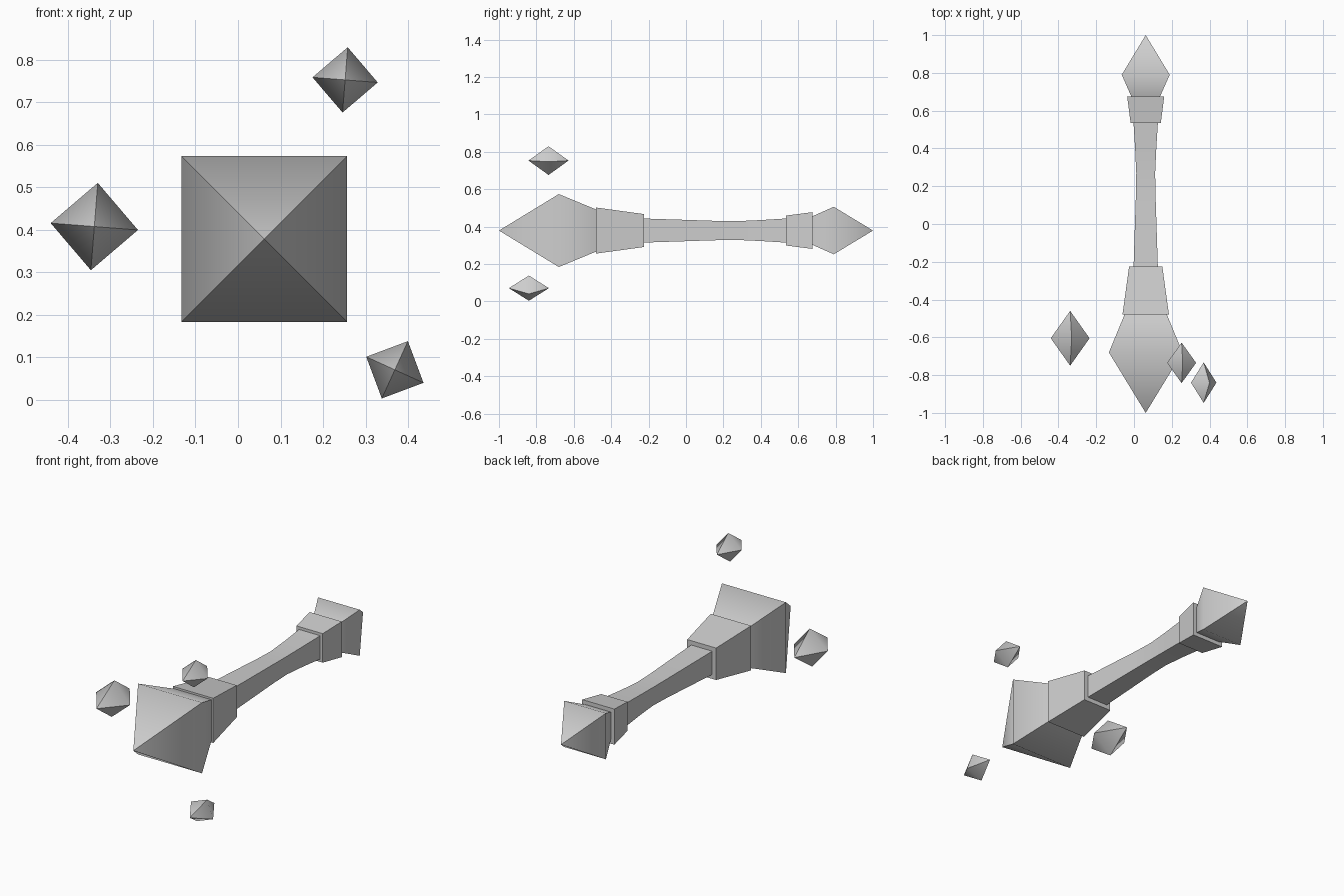
import bpy, bmesh
from math import cos, sin, pi, radians, sqrt

cube = bpy.data.objects.get("Cube")
if cube:
    bpy.data.objects.remove(cube, do_unlink=True)

# The single material
grey = bpy.data.materials.new("light grey")
grey.use_nodes = True
color = (0.62, 0.62, 0.62, 1)
grey.diffuse_color = color
grey.node_tree.nodes["Principled BSDF"].inputs["Base Color"].default_value = color


def square_loft(name, stations, centre, corner_angle=pi / 4):
    """Loft square sections along y; each station is (y, corner radius), radius 0 is a tip."""
    bm = bmesh.new()
    rings = []
    for y, r in stations:
        angles = [corner_angle + k * pi / 2 for k in range(4)]
        if r == 0:
            rings.append([bm.verts.new((0, y, 0))] * 4)
        else:
            rings.append([bm.verts.new((r * cos(a), y, r * sin(a))) for a in angles])
    for a, b in zip(rings, rings[1:]):
        for k in range(4):
            n = (k + 1) % 4
            corners = list(dict.fromkeys((a[k], a[n], b[n], b[k])))
            bm.faces.new(corners)
    for ring in (rings[0], rings[-1]):
        if len(set(ring)) == 4:
            bm.faces.new(ring)
    bmesh.ops.recalc_face_normals(bm, faces=bm.faces)
    mesh = bpy.data.meshes.new(name)
    bm.to_mesh(mesh)
    bm.free()
    mesh.materials.append(grey)
    obj = bpy.data.objects.new(name, mesh)
    obj.location = centre
    bpy.context.collection.objects.link(obj)
    bpy.ops.object.select_all(action='DESELECT')
    obj.select_set(True)
    bpy.context.view_layer.objects.active = obj
    bpy.ops.object.shade_smooth_by_angle(angle=radians(62))
    return obj


# Sceptre parts: (y, half width) along the axis
AXIS = (0.062, 0, 0.379)
parts = {
    "front_head": [(-1, 0), (-0.68, 0.195), (-0.45, 0.1)],
    "front_collar": [(-0.48, 0.123), (-0.225, 0.088)],
    "shaft": [(-0.25, 0.065), (0, 0.057), (0.15, 0.052), (0.27, 0.05),
              (0.4, 0.056), (0.56, 0.066)],
    "back_collar": [(0.535, 0.08), (0.675, 0.098)],
    "back_head": [(0.65, 0.065), (0.79, 0.127), (1, 0)],
}
for name, profile in parts.items():
    square_loft(name, [(y, h * sqrt(2)) for y, h in profile], AXIS)

# Floating crystals: centre, corner radius, half length, corner angle
crystals = {
    "right_crystal": ((-0.338, -0.605, 0.408), 0.103, 0.145, 85.5),
    "upper_crystal": ((0.252, -0.735, 0.753), 0.077, 0.107, 85.5),
    "lower_crystal": ((0.369, -0.84, 0.071), 0.074, 0.107, 65.5),
}
for name, (centre, r, half, angle) in crystals.items():
    square_loft(name, [(-half, 0), (0, r), (half, 0)], centre, radians(angle))
